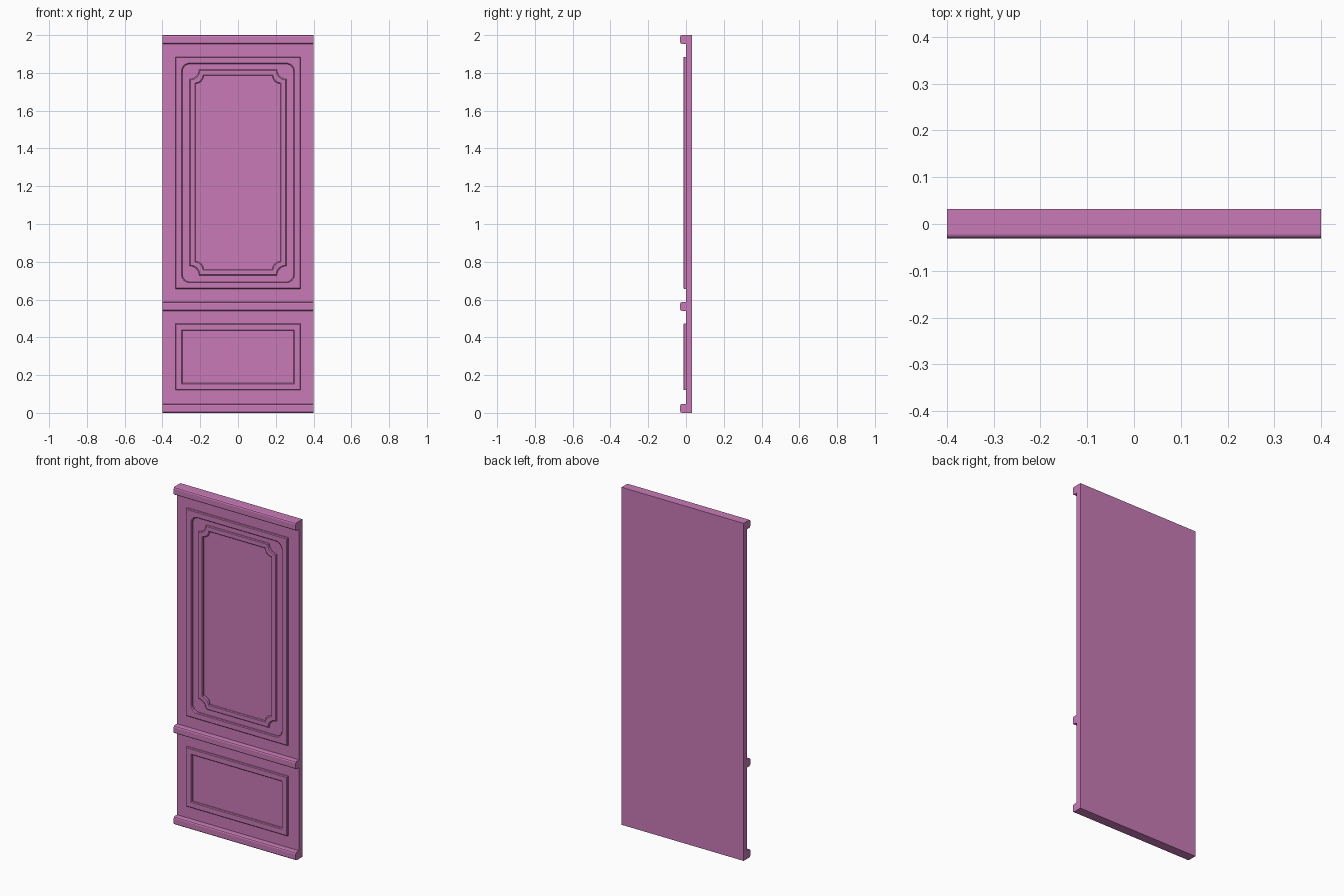
import bpy, bmesh
from math import cos, sin, pi

cube = bpy.data.objects.get("Cube")
if cube:
    bpy.data.objects.remove(cube)

paint = bpy.data.materials.new("orchid_paint")
paint.use_nodes = True
COLOUR = (0.584, 0.198, 0.474, 1)
paint.diffuse_color = COLOUR
paint.node_tree.nodes["Principled BSDF"].inputs["Base Color"].default_value = COLOUR

HALF_W, FACE, BACK = 0.4, 0.0, 0.032
STEPS = 6  # segments in each corner arc


def finish(name, bm):
    bmesh.ops.remove_doubles(bm, verts=bm.verts, dist=1e-5)
    bmesh.ops.recalc_face_normals(bm, faces=bm.faces)
    mesh = bpy.data.meshes.new(name)
    bm.to_mesh(mesh)
    bm.free()
    mesh.materials.append(paint)
    obj = bpy.data.objects.new(name, mesh)
    bpy.context.collection.objects.link(obj)
    return obj


def outline(hw, z0, z1, r=0.0, scooped=False):
    """Rectangle in x/z with square, rounded or scooped corners."""
    pts = []
    for k, (sx, sz) in enumerate([(1, 1), (-1, 1), (-1, -1), (1, -1)]):
        cx, cz = sx * hw, z1 if sz > 0 else z0
        for i in range(STEPS + 1):
            t = i / STEPS * pi / 2
            if scooped:
                a = k * pi / 2 + 1.5 * pi - t
                pts.append((cx + r * cos(a), cz + r * sin(a)))
            else:
                a = k * pi / 2 + t
                pts.append((cx - sx * r + r * cos(a), cz - sz * r + r * sin(a)))
    return pts


def moulding(name, loops):
    """Closed ring lofted through (outline, depth) pairs."""
    bm = bmesh.new()
    rings = [[bm.verts.new((x, y, z)) for x, z in pts] for pts, y in loops]
    for a, b in zip(rings, rings[1:] + rings[:1]):
        for i in range(len(a)):
            j = (i + 1) % len(a)
            bm.faces.new((a[i], a[j], b[j], b[i]))
    bmesh.ops.remove_doubles(bm, verts=bm.verts, dist=1e-5)
    return finish(name, bm)


def frame(name, hw, z0, z1, width, height, bevel, outer=(0, False), inner=(0, False)):
    def at(d, corner, y):
        return outline(hw - d, z0 + d, z1 - d, *corner), y
    moulding(name, [
        at(0, outer, FACE + 0.003), at(0, outer, FACE - height + bevel),
        at(bevel, outer, FACE - height), at(width - bevel, inner, FACE - height),
        at(width, inner, FACE - height + bevel), at(width, inner, FACE + 0.003)])


def rail(name, z0, z1):
    """Full-width rail with softened front edges."""
    front, c = -0.031, 0.009
    profile = [(FACE + 0.003, z0), (front + c, z0), (front + c / 3, z0 + c / 3),
               (front, z0 + c), (front, z1 - c), (front + c / 3, z1 - c / 3),
               (front + c, z1), (FACE + 0.003, z1)]
    bm = bmesh.new()
    face = bm.faces.new([bm.verts.new((-HALF_W, y, z)) for y, z in profile])
    ext = bmesh.ops.extrude_face_region(bm, geom=[face])
    moved = [g for g in ext["geom"] if isinstance(g, bmesh.types.BMVert)]
    bmesh.ops.translate(bm, verts=moved, vec=(2 * HALF_W, 0, 0))
    finish(name, bm)


# Backing board
bm = bmesh.new()
bmesh.ops.create_cube(bm, size=1)
bmesh.ops.scale(bm, verts=bm.verts, vec=(2 * HALF_W, BACK - FACE, 2))
bmesh.ops.translate(bm, verts=bm.verts, vec=(0, (BACK + FACE) / 2, 1))
finish("backing_board", bm)

# Horizontal rails
rail("bottom_rail", 0.0, 0.048)
rail("middle_rail", 0.54, 0.587)
rail("top_rail", 1.953, 2.0)

# Raised panel frames and the scooped inner moulding
frame("lower_frame", 0.332, 0.12, 0.472, 0.037, 0.014, 0.004)
frame("upper_frame", 0.332, 0.656, 1.885, 0.037, 0.014, 0.004, inner=(0.042, False))
frame("inner_moulding", 0.256, 0.728, 1.817, 0.032, 0.010, 0.004,
      outer=(0.05, True), inner=(0.042, True))
